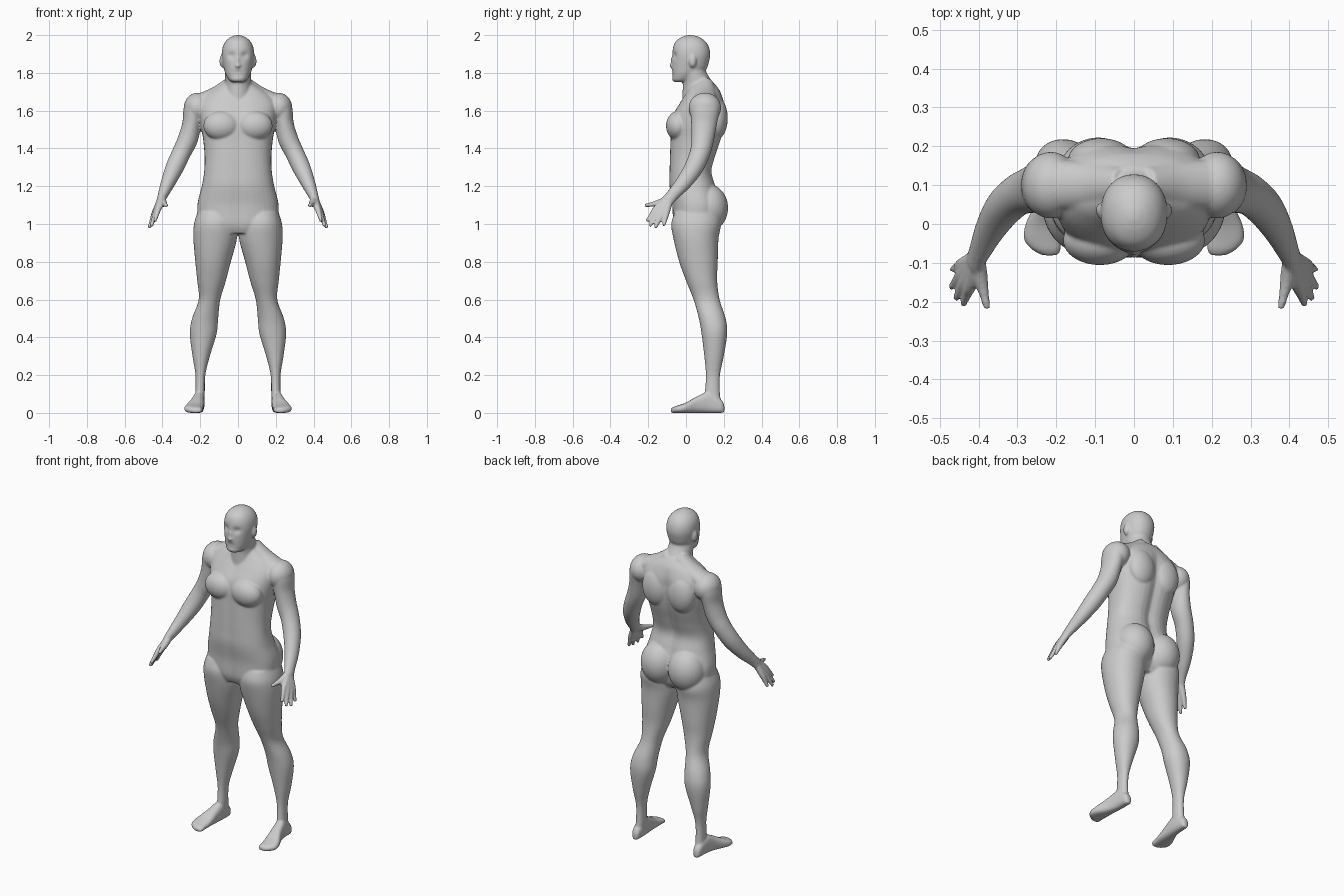
import bpy, bmesh, math
from mathutils import Vector, Matrix

SIDES = 40
bm = bmesh.new()


def smooth_rows(rows, steps=5):
    """Catmull-Rom interpolation through rows of numbers."""
    out = []
    for i in range(len(rows) - 1):
        a, b, c, d = (rows[max(0, min(len(rows) - 1, i + k))] for k in (-1, 0, 1, 2))
        for s in range(steps):
            t = s / steps
            out.append([0.5 * (2 * q + (r - p) * t + (2 * p - 5 * q + 4 * r - w) * t * t
                               + (3 * q - p - 3 * r + w) * t ** 3)
                        for p, q, r, w in zip(a, b, c, d)])
    return out + [list(rows[-1])]


def ring(c, u, v, power=2.0):
    """Superellipse ring round c, with half axes u and v."""
    pts = []
    for k in range(SIDES):
        a = 2 * math.pi * k / SIDES
        co, si = math.cos(a), math.sin(a)
        pts.append(c + u * math.copysign(abs(co) ** (2 / power), co)
                   + v * math.copysign(abs(si) ** (2 / power), si))
    return pts


def loft(rings, shape=None):
    """Skin a closed shell over the rings."""
    rows = [[bm.verts.new(shape(p) if shape else p) for p in r] for r in rings]
    for a, b in zip(rows, rows[1:]):
        for k in range(SIDES):
            j = (k + 1) % SIDES
            bm.faces.new((a[k], a[j], b[j], b[k]))
    bm.faces.new(rows[0][::-1])
    bm.faces.new(rows[-1])


def stack(rows, power=2.0, shape=None):
    """Level rings from rows of (z, x middle, x radius, y front, y back)."""
    loft([ring(Vector((x, (f + b) / 2, z)), Vector((rx, 0, 0)),
               Vector((0, (b - f) / 2, 0)), power)
          for z, x, rx, f, b in smooth_rows(rows)], shape)


def tube(rows, side=1):
    """Rings across a path from rows of (x, y, z, radius across, radius along y)."""
    rows = smooth_rows(rows)
    cs = [Vector((r[0] * side, r[1], r[2])) for r in rows]
    rings = []
    for i, r in enumerate(rows):
        t = (cs[min(i + 1, len(cs) - 1)] - cs[max(i - 1, 0)]).normalized()
        u = t.cross(Vector((0, 1, 0))).normalized()
        rings.append(ring(cs[i], u * r[3], u.cross(t) * r[4]))
    loft(rings)


def ball(c, r):
    m = Matrix.Translation(c) @ Matrix.Diagonal((*r, 1))
    bmesh.ops.create_uvsphere(bm, u_segments=32, v_segments=20, radius=1, matrix=m)


def bump(v, middle, width):
    return math.exp(-((v - middle) / width) ** 2)


# Torso with a groove along the spine and a shallow one down the chest
def torso_shape(p):
    g = bump(p.x, 0, 0.035)
    if p.y > 0.06:
        p.y -= 0.018 * g * min(1, max(0, (1.7 - p.z) / 0.1))
    else:
        p.y += 0.006 * g
    return p


stack([(0.95, 0, 0.15, -0.05, 0.14), (1.0, 0, 0.205, -0.07, 0.17),
       (1.1, 0, 0.215, -0.075, 0.185), (1.2, 0, 0.192, -0.09, 0.16),
       (1.28, 0, 0.179, -0.09, 0.14), (1.36, 0, 0.177, -0.088, 0.16),
       (1.45, 0, 0.185, -0.085, 0.19), (1.52, 0, 0.198, -0.083, 0.206),
       (1.58, 0, 0.205, -0.07, 0.212), (1.64, 0, 0.205, -0.035, 0.205),
       (1.69, 0, 0.165, -0.005, 0.187), (1.72, 0, 0.12, 0.01, 0.17),
       (1.75, 0, 0.07, 0.02, 0.145)], 2.4, torso_shape)

# Neck
stack([(1.64, 0, 0.085, -0.02, 0.17), (1.70, 0, 0.076, -0.018, 0.165),
       (1.75, 0, 0.07, -0.018, 0.14), (1.80, 0, 0.07, -0.03, 0.11),
       (1.84, 0, 0.068, -0.03, 0.1)])


# Head with eye sockets and a mouth line pressed in
def head_shape(p):
    if p.y < 0:
        p.y += 0.014 * bump(abs(p.x), 0.035, 0.018) * bump(p.z, 1.892, 0.016)
        p.y += 0.007 * bump(p.x, 0, 0.03) * bump(p.z, 1.803, 0.008)
        p.y += 0.006 * bump(p.x, 0, 0.04) * bump(p.z, 1.785, 0.007)
    return p


stack([(1.752, 0, 0.03, -0.062, 0.0), (1.762, 0, 0.047, -0.072, 0.03),
       (1.79, 0, 0.064, -0.075, 0.075), (1.82, 0, 0.074, -0.075, 0.108),
       (1.86, 0, 0.082, -0.074, 0.122), (1.90, 0, 0.086, -0.073, 0.128),
       (1.94, 0, 0.08, -0.067, 0.12), (1.97, 0, 0.063, -0.052, 0.1),
       (1.99, 0, 0.038, -0.022, 0.07), (2.0, 0, 0.012, 0.01, 0.036)], 2.15, head_shape)

# Nose
ball((0, -0.072, 1.838), (0.016, 0.017, 0.012))
ball((0, -0.068, 1.86), (0.01, 0.014, 0.032))

for s in (1, -1):
    # Ear
    ball((s * 0.085, 0.035, 1.862), (0.013, 0.02, 0.033))
    # Chest, shoulder blade, buttock and shoulder muscles
    ball((s * 0.088, -0.042, 1.52), (0.095, 0.064, 0.078))
    ball((s * 0.085, 0.165, 1.56), (0.085, 0.056, 0.11))
    ball((s * 0.092, 0.118, 1.085), (0.108, 0.105, 0.125))
    ball((s * 0.214, 0.1, 1.615), (0.073, 0.086, 0.08))
    tube([(0.03, 0.1, 1.745, 0.04, 0.045), (0.11, 0.1, 1.685, 0.045, 0.06),
          (0.2, 0.1, 1.645, 0.045, 0.065)], s)
    # Arm
    tube([(0.225, 0.1, 1.64, 0.05, 0.075), (0.235, 0.1, 1.60, 0.054, 0.077),
          (0.245, 0.095, 1.53, 0.05, 0.068), (0.265, 0.088, 1.45, 0.053, 0.06),
          (0.298, 0.075, 1.38, 0.05, 0.054), (0.335, 0.042, 1.30, 0.048, 0.05),
          (0.37, -0.012, 1.22, 0.038, 0.042), (0.397, -0.07, 1.155, 0.027, 0.033),
          (0.412, -0.1, 1.12, 0.02, 0.033)], s)
    # Palm and fingers, each finger running from the wrist through its knuckle
    for knuckle, tip in (((0.420, -0.155, 1.085), (0.440, -0.208, 1.015)),
                         ((0.433, -0.145, 1.066), (0.459, -0.193, 0.988)),
                         ((0.440, -0.125, 1.058), (0.471, -0.163, 0.980)),
                         ((0.440, -0.102, 1.062), (0.467, -0.118, 0.990))):
        tube([(0.402, -0.085, 1.14, 0.02, 0.022), (*knuckle, 0.0165, 0.0165),
              (*[(a + b) / 2 for a, b in zip(knuckle, tip)], 0.0125, 0.0125),
              (*tip, 0.009, 0.009)], s)
    # Thumb
    tube([(0.402, -0.09, 1.135, 0.02, 0.02), (0.395, -0.14, 1.112, 0.019, 0.019),
          (0.386, -0.18, 1.104, 0.013, 0.013), (0.378, -0.218, 1.098, 0.009, 0.009)], s)
    # Leg
    stack([(1.06, s * 0.12, 0.095, -0.06, 0.17), (1.0, s * 0.12, 0.113, -0.078, 0.185),
           (0.92, s * 0.121, 0.115, -0.066, 0.172), (0.8, s * 0.132, 0.094, -0.036, 0.168),
           (0.7, s * 0.14, 0.076, 0.0, 0.165), (0.6, s * 0.151, 0.057, 0.04, 0.178),
           (0.5, s * 0.174, 0.069, 0.068, 0.21), (0.42, s * 0.184, 0.071, 0.082, 0.218),
           (0.3, s * 0.195, 0.046, 0.097, 0.2), (0.2, s * 0.199, 0.026, 0.105, 0.18),
           (0.1, s * 0.201, 0.025, 0.1, 0.18), (0.03, s * 0.204, 0.024, 0.1, 0.19)], 2.1)
    # Foot, from heel to toes: y, x middle, half width, height
    loft([ring(Vector((s * x, y, h / 2)), Vector((w, 0, 0)), Vector((0, 0, h / 2)), 2.6)
          for y, x, w, h in smooth_rows([(0.203, 0.205, 0.012, 0.04), (0.185, 0.205, 0.024, 0.07),
                                         (0.12, 0.207, 0.03, 0.11), (0.06, 0.216, 0.036, 0.088),
                                         (0.0, 0.231, 0.048, 0.055), (-0.04, 0.235, 0.048, 0.04),
                                         (-0.065, 0.226, 0.038, 0.032), (-0.081, 0.216, 0.02, 0.022)])])

bmesh.ops.recalc_face_normals(bm, faces=bm.faces)
mesh = bpy.data.meshes.new("body_shells")
bm.to_mesh(mesh)
bm.free()

# Fuse all shells into one smooth skin
body = bpy.data.objects.new("body", mesh)
bpy.context.collection.objects.link(body)
fuse = body.modifiers.new("fuse", 'REMESH')
fuse.mode = 'VOXEL'
fuse.voxel_size = 0.006
relax = body.modifiers.new("relax", 'SMOOTH')
relax.factor = 0.5
relax.iterations = 5
skin = bpy.data.meshes.new_from_object(body.evaluated_get(bpy.context.evaluated_depsgraph_get()))
body.modifiers.clear()
body.data = skin
skin.name = "body"
skin.polygons.foreach_set("use_smooth", [True] * len(skin.polygons))

# Skin colour
grey = bpy.data.materials.new("light grey")
grey.diffuse_color = (0.6, 0.6, 0.6, 1)
skin.materials.clear()
skin.materials.append(grey)
